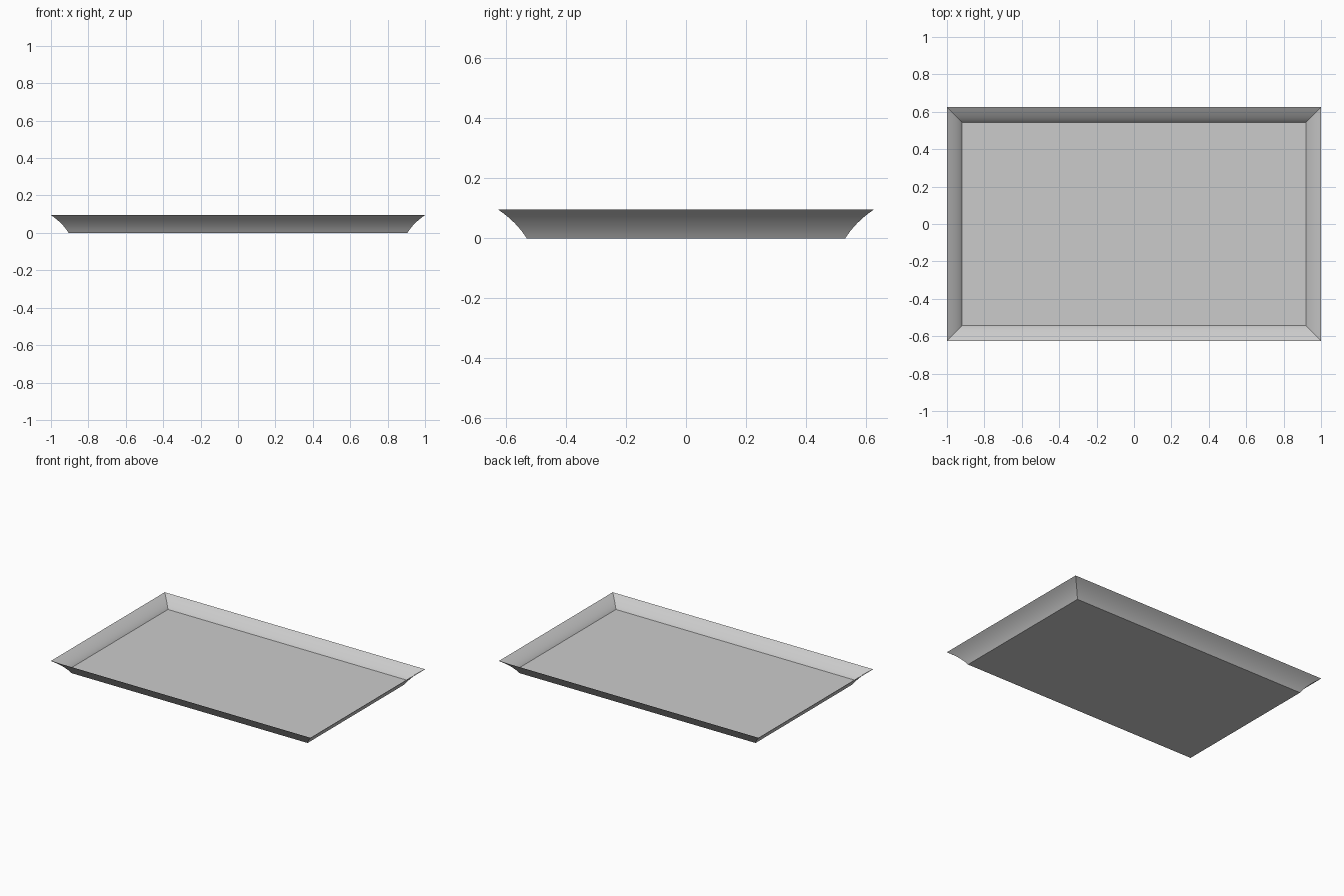
import bpy, bmesh

if "Cube" in bpy.data.objects:
    bpy.data.objects.remove(bpy.data.objects["Cube"])

HX, HY = 1.0, 0.625   # rim half sizes
STEPS = 8


def curve(a, b, c):
    """Quadratic curve of (inset from rim, height) points."""
    pts = []
    for i in range(STEPS + 1):
        t = i / STEPS
        pts.append(tuple((1 - t) ** 2 * p + 2 * t * (1 - t) * q + t * t * r
                         for p, q, r in zip(a, b, c)))
    return pts


# wall section: outside going up, then inside going down to the raised floor
outer = curve((0.094, 0.0), (0.062, 0.053), (0.0, 0.095))
inner = curve((0.001, 0.095), (0.064, 0.056), (0.081, 0.028))

bm = bmesh.new()
rings = []
for inset, z in outer + inner:
    x, y = HX - inset, HY - inset
    rings.append([bm.verts.new((sx * x, sy * y, z))
                  for sx, sy in ((-1, -1), (1, -1), (1, 1), (-1, 1))])

# flared mitred walls
for lo, hi in zip(rings, rings[1:]):
    for i in range(4):
        j = (i + 1) % 4
        bm.faces.new((lo[i], lo[j], hi[j], hi[i]))

# underside and tray floor
bm.faces.new(rings[0][::-1])
bm.faces.new(rings[-1])
bmesh.ops.recalc_face_normals(bm, faces=bm.faces)

mesh = bpy.data.meshes.new("tray")
bm.to_mesh(mesh)
bm.free()
tray = bpy.data.objects.new("tray", mesh)
bpy.context.collection.objects.link(tray)

# smooth curved walls with crisp corners and floor edges
bpy.context.view_layer.objects.active = tray
tray.select_set(True)
bpy.ops.object.shade_smooth_by_angle(angle=0.5)
